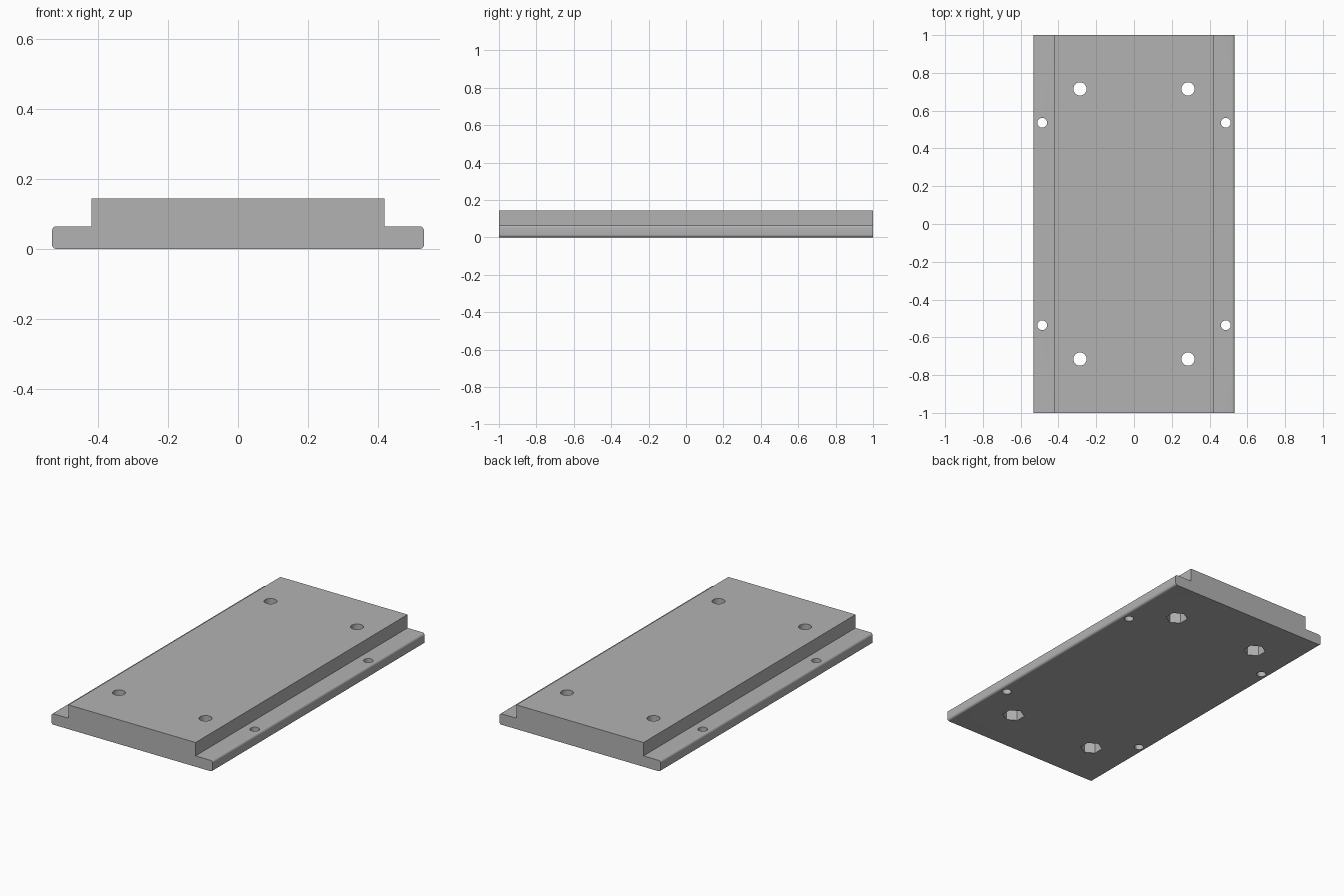
import bpy
import bmesh
from math import cos, sin, pi

cube = bpy.data.objects.get("Cube")
if cube:
    bpy.data.objects.remove(cube, do_unlink=True)

HALF_LENGTH = 1.0
FLANGE_X, FLANGE_Z = 0.533, 0.065
RAISED_X, RAISED_Z = 0.42, 0.145
ROUND = 0.014

grey = bpy.data.materials.new("plain_grey")
grey.use_nodes = True
colour = (0.45, 0.45, 0.45, 1)
grey.diffuse_color = colour
grey.node_tree.nodes["Principled BSDF"].inputs["Base Color"].default_value = colour


def arc(cx, cz, start):
    """Quarter-round flange edge."""
    steps = 6
    return [(cx + ROUND * cos(start + i / steps * pi / 2),
             cz + ROUND * sin(start + i / steps * pi / 2)) for i in range(steps + 1)]


# Stepped plate: right half of the cross-section, mirrored and extruded lengthwise
half = (arc(FLANGE_X - ROUND, ROUND, -pi / 2)
        + arc(FLANGE_X - ROUND, FLANGE_Z - ROUND, 0)
        + [(RAISED_X, FLANGE_Z), (RAISED_X, RAISED_Z)])
outline = half + [(-x, z) for x, z in reversed(half)]

bm = bmesh.new()
face = bm.faces.new([bm.verts.new((x, -HALF_LENGTH, z)) for x, z in outline])
end = bmesh.ops.extrude_face_region(bm, geom=[face])
moved = [v for v in end["geom"] if isinstance(v, bmesh.types.BMVert)]
bmesh.ops.translate(bm, verts=moved, vec=(0, 2 * HALF_LENGTH, 0))
bmesh.ops.recalc_face_normals(bm, faces=bm.faces)
mesh = bpy.data.meshes.new("mounting_plate")
bm.to_mesh(mesh)
bm.free()
mesh.materials.append(grey)
plate = bpy.data.objects.new("mounting_plate", mesh)
bpy.context.collection.objects.link(plate)


def drill(name, x, y, radius, bottom, top, sides, turn=0):
    """Cut one matching hole in each quarter of the plate."""
    for sx in (-1, 1):
        for sy in (-1, 1):
            bpy.ops.mesh.primitive_cylinder_add(
                vertices=sides, radius=radius, depth=top - bottom,
                location=(sx * x, sy * y, (top + bottom) / 2), rotation=(0, 0, turn))
            cutter = bpy.context.object
            cutter.name = name
            cutter.hide_render = True
            cutter.data.materials.append(grey)
            cut = plate.modifiers.new(name, 'BOOLEAN')
            cut.operation = 'DIFFERENCE'
            cut.solver = 'EXACT'
            cut.object = cutter
            bpy.context.view_layer.objects.active = plate
            bpy.ops.object.modifier_apply(modifier=cut.name)
            bpy.data.objects.remove(cutter, do_unlink=True)


# Flange holes, main bolt holes, and hexagonal nut pockets underneath
drill("flange_hole", 0.486, 0.536, 0.026, -0.1, 0.2, 32)
drill("bolt_hole", 0.286, 0.715, 0.035, -0.1, 0.2, 32)
drill("nut_pocket", 0.286, 0.715, 0.061, -0.1, 0.075, 6)

# Smooth rounded edges and holes, keep the steps crisp
bpy.ops.object.select_all(action='DESELECT')
plate.select_set(True)
bpy.context.view_layer.objects.active = plate
bpy.ops.object.shade_smooth_by_angle(angle=pi / 6)
